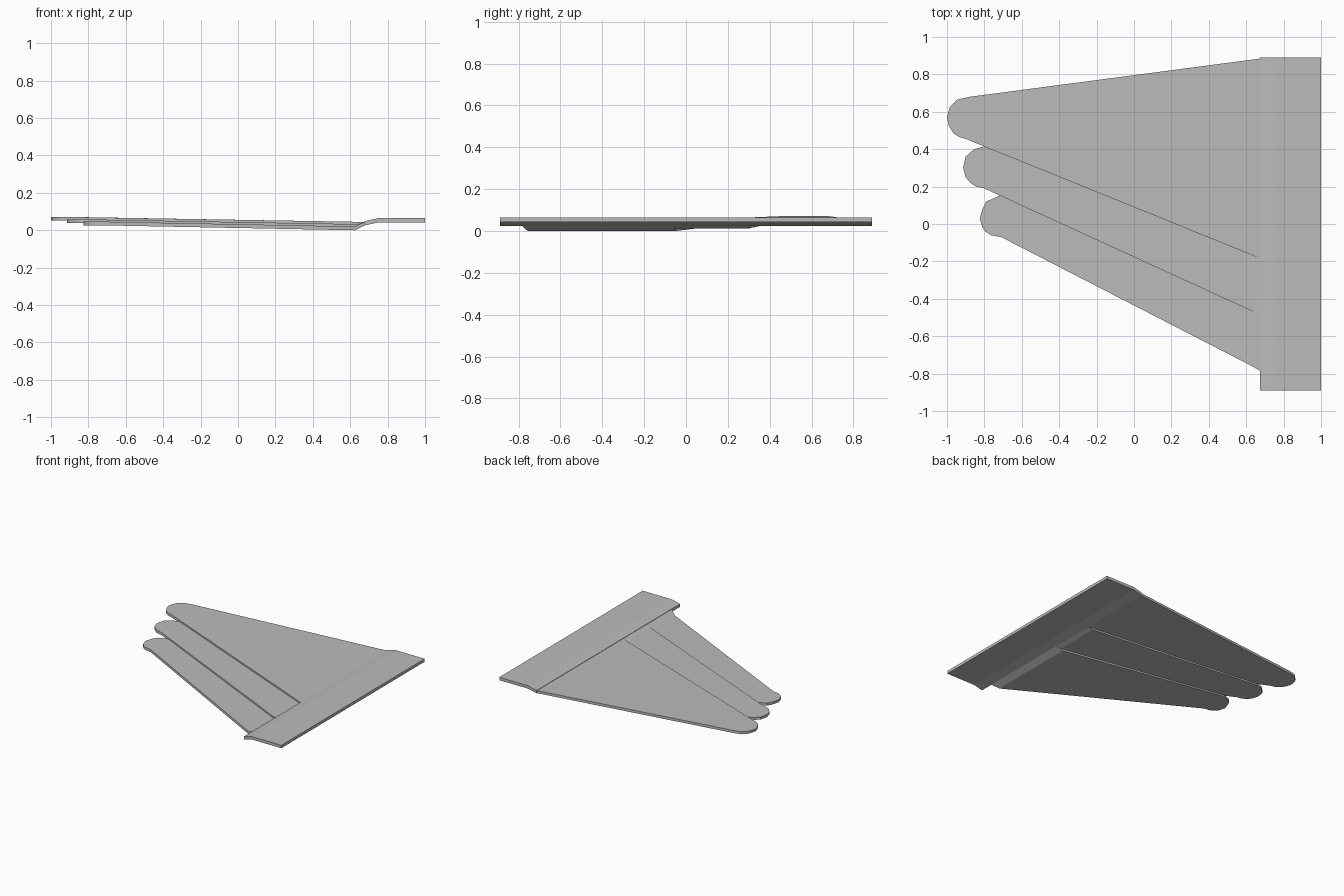
import bpy
import bmesh

if "Cube" in bpy.data.objects:
    bpy.data.objects.remove(bpy.data.objects["Cube"])

THICK = 0.02

grey = bpy.data.materials.new("light_grey")
grey.diffuse_color = (0.5, 0.5, 0.5, 1.0)
grey.use_nodes = True
grey.node_tree.nodes["Principled BSDF"].inputs["Base Color"].default_value = grey.diffuse_color


def build_slab(name, points, patches, thick):
    """Thick sheet from top-view points (x, y, bottom z) and patches sharing them."""
    bm = bmesh.new()
    low = [bm.verts.new(p) for p in points]
    high = [bm.verts.new((x, y, z + thick)) for x, y, z in points]
    for patch in patches:
        bm.faces.new([low[i] for i in patch])
        bm.faces.new([high[i] for i in reversed(patch)])
    # side walls follow the outline, which is the point order
    n = len(points)
    for i in range(n):
        j = (i + 1) % n
        bm.faces.new((low[i], low[j], high[j], high[i]))
    bmesh.ops.recalc_face_normals(bm, faces=bm.faces)
    mesh = bpy.data.meshes.new(name)
    bm.to_mesh(mesh)
    bm.free()
    mesh.materials.append(grey)
    obj = bpy.data.objects.new(name, mesh)
    bpy.context.collection.objects.link(obj)
    return obj


def feather(name, back, tip, front, z_root, z_tip):
    """back: root, knee, shoulder; tip: rounded end; front: shoulder, knee, root."""
    outline = back + tip + front
    n = len(outline)
    heights = [0.025, z_root] + [z_tip] * (n - 4) + [z_root, 0.025]
    points = [(x, y, z) for (x, y), z in zip(outline, heights)]
    patches = [
        (0, 1, n - 2, n - 1),        # joint rising to the root strip
        (1, 2, n - 3, n - 2),        # long blade
        tuple(range(2, n - 2)),      # rounded tip
    ]
    return build_slab(name, points, patches, THICK)


# Three overlapping feathers, each one a layer lower towards the front
feather("back_feather",
        [(0.675, 0.885), (0.64, 0.88), (-0.88, 0.68)],
        [(-0.945, 0.665), (-0.985, 0.625), (-1.0, 0.57),
         (-0.99, 0.525), (-0.965, 0.485), (-0.935, 0.465)],
        [(-0.90, 0.455), (0.64, -0.17), (0.675, -0.184)],
        0.025, 0.051)
feather("middle_feather",
        [(0.675, 0.30), (0.64, 0.303), (-0.80, 0.415)],
        [(-0.855, 0.40), (-0.90, 0.36), (-0.914, 0.30),
         (-0.90, 0.25), (-0.875, 0.22), (-0.845, 0.20)],
        [(-0.80, 0.19), (0.64, -0.47), (0.675, -0.486)],
        0.0125, 0.038)
feather("front_feather",
        [(0.675, -0.058), (0.625, -0.05), (-0.71, 0.155)],
        [(-0.79, 0.12), (-0.81, 0.08), (-0.825, 0.03),
         (-0.81, -0.02), (-0.795, -0.04), (-0.765, -0.06)],
        [(-0.71, -0.07), (0.625, -0.757), (0.675, -0.785)],
        0.0, 0.026)

# Root strip: flat band with a sloped inner lip
build_slab("root_strip",
           [(0.675, -0.89, 0.025), (0.75, -0.89, 0.042), (1.0, -0.89, 0.042),
            (1.0, 0.89, 0.042), (0.75, 0.89, 0.042), (0.675, 0.89, 0.025)],
           [(0, 1, 4, 5), (1, 2, 3, 4)], 0.023)
